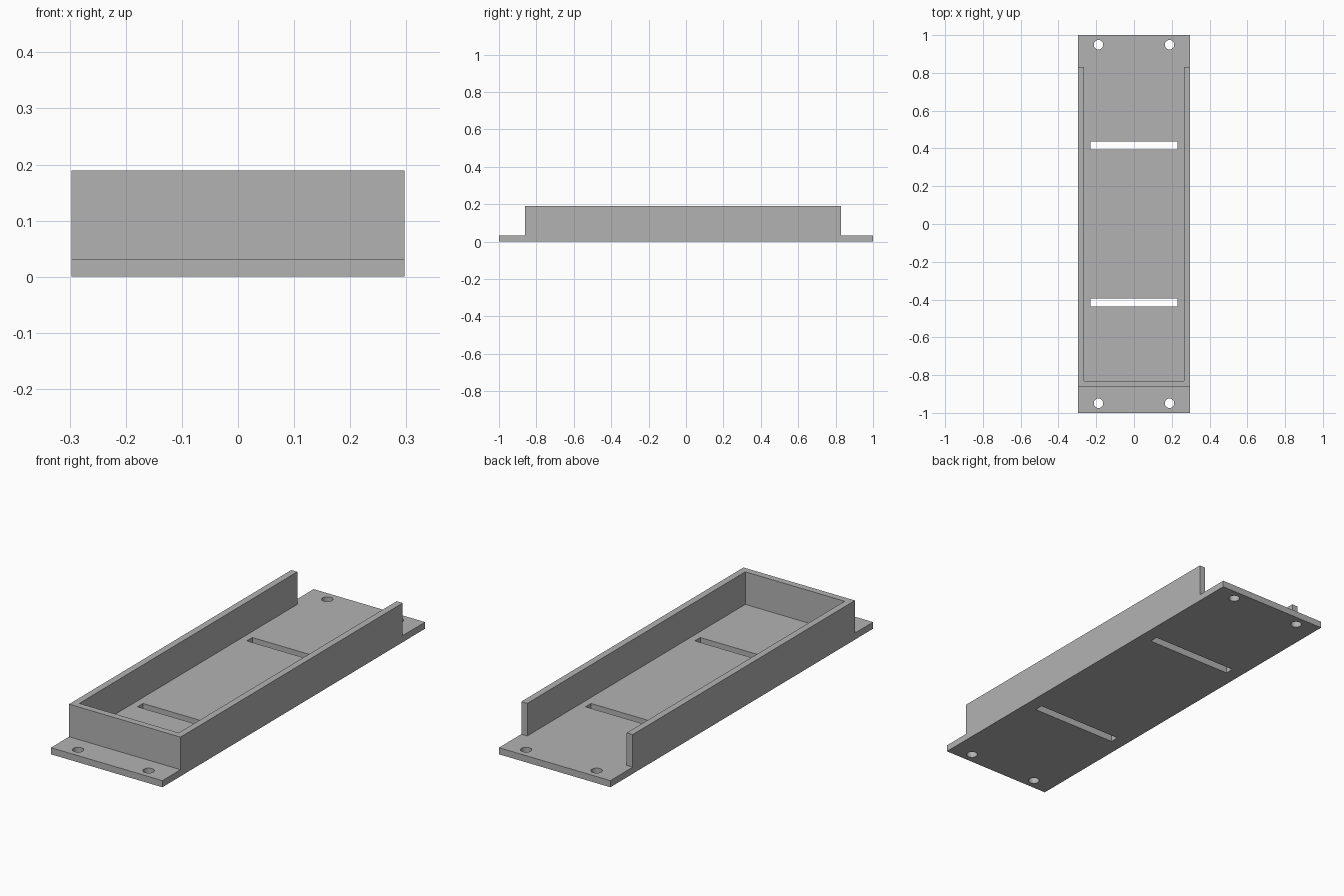
import bpy

cube = bpy.data.objects.get("Cube")
if cube:
    bpy.data.objects.remove(cube, do_unlink=True)

# Main dimensions
HALF_W, HALF_L, HEIGHT = 0.297, 1.0, 0.189
FLOOR, WALL = 0.032, 0.032
WALL_FRONT, WALL_BACK = -0.862, 0.83
OVER = 0.1  # how far cutters reach past the body

grey = bpy.data.materials.new("grey plastic")
grey.use_nodes = True
colour = (0.45, 0.45, 0.45, 1)
grey.diffuse_color = colour
grey.node_tree.nodes["Principled BSDF"].inputs["Base Color"].default_value = colour


def box(name, low, high):
    """Axis-aligned box between two corners."""
    centre = [(a + b) / 2 for a, b in zip(low, high)]
    bpy.ops.mesh.primitive_cube_add(size=1, location=centre)
    ob = bpy.context.object
    ob.name = name
    ob.scale = [b - a for a, b in zip(low, high)]
    bpy.ops.object.transform_apply(location=True, rotation=False, scale=True)
    ob.data.materials.append(grey)
    return ob


def cut(body, cutter):
    """Subtract the cutter from the body, then discard it."""
    cutter.hide_render = True
    bpy.context.view_layer.update()
    mod = body.modifiers.new("cut", "BOOLEAN")
    mod.operation = "DIFFERENCE"
    mod.solver = "EXACT"
    mod.object = cutter
    bpy.context.view_layer.objects.active = body
    bpy.ops.object.modifier_apply(modifier=mod.name)
    bpy.data.objects.remove(cutter, do_unlink=True)


tray = box("mounting_tray", (-HALF_W, -HALF_L, 0), (HALF_W, HALF_L, HEIGHT))

# Mounting flanges at the front and back
wide, top = HALF_W + OVER, HEIGHT + OVER
cut(tray, box("front_step", (-wide, -HALF_L - OVER, FLOOR), (wide, WALL_FRONT, top)))
cut(tray, box("back_step", (-wide, WALL_BACK, FLOOR), (wide, HALF_L + OVER, top)))

# Channel between the side walls, open at the back
inner = HALF_W - WALL
cut(tray, box("channel", (-inner, WALL_FRONT + WALL, FLOOR), (inner, HALF_L + OVER, top)))

for side in (-1, 1):
    # Strap slot through the floor
    y = side * 0.416
    cut(tray, box("slot", (-0.23, y - 0.021, -OVER), (0.23, y + 0.021, OVER)))
    # Pair of screw holes in the flange
    for x in (-0.188, 0.188):
        bpy.ops.mesh.primitive_cylinder_add(
            vertices=32, radius=0.025, depth=2 * OVER, location=(x, side * 0.949, 0))
        hole = bpy.context.object
        hole.data.materials.append(grey)
        cut(tray, hole)

# Smooth hole walls, sharp edges elsewhere
bpy.ops.object.select_all(action="DESELECT")
tray.select_set(True)
bpy.context.view_layer.objects.active = tray
bpy.ops.object.shade_smooth_by_angle()
